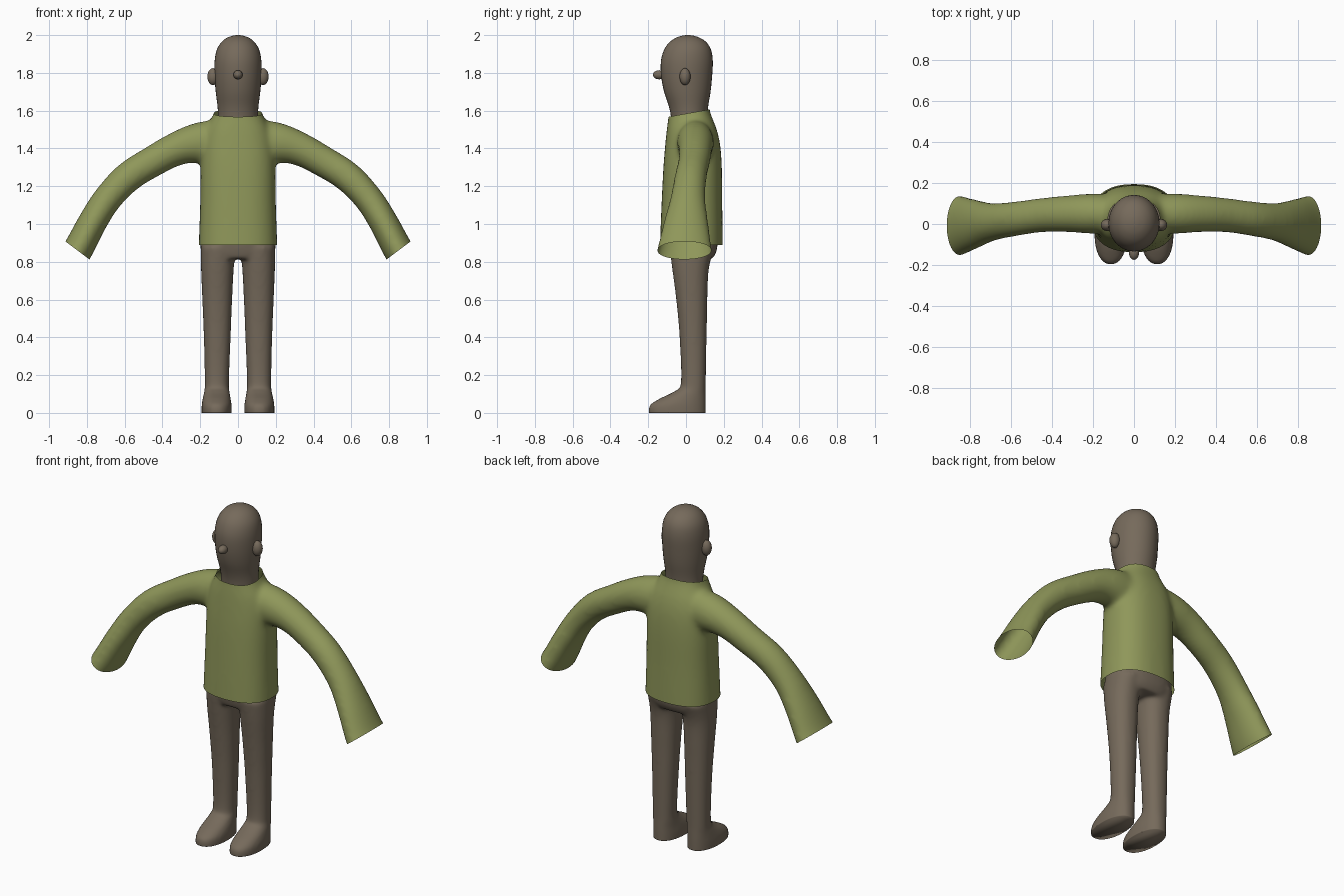
import bpy, bmesh, math
from mathutils import Vector

if "Cube" in bpy.data.objects:
    bpy.data.objects.remove(bpy.data.objects["Cube"])


def material(name, color):
    m = bpy.data.materials.new(name)
    m.diffuse_color = (*color, 1)
    m.use_nodes = True
    m.node_tree.nodes["Principled BSDF"].inputs["Base Color"].default_value = m.diffuse_color
    return m


SKIN = material("brown skin", (0.18, 0.144, 0.105))
WOOL = material("olive wool", (0.275, 0.31, 0.102))


def spline(rows, steps=5):
    """Catmull-Rom through rows of numbers."""
    p = [rows[0], *rows, rows[-1]]
    out = []
    for a, b, c, d in zip(p, p[1:], p[2:], p[3:]):
        for i in range(steps):
            t = i / steps
            out.append([0.5 * (2 * q + (r - o) * t + (2*o - 5*q + 4*r - s) * t*t
                               + (3*q - o - 3*r + s) * t**3)
                        for o, q, r, s in zip(a, b, c, d)])
    return out + [list(rows[-1])]


def loft(bm, rings, power=2.0, n=36):
    """Closed tube through rings given as (centre, half axis u, half axis v)."""
    loops = []
    for c, u, v in rings:
        loop = []
        for i in range(n):
            a = 2 * math.pi * i / n
            ca, sa = math.cos(a), math.sin(a)
            loop.append(bm.verts.new(c + u * math.copysign(abs(ca) ** (2 / power), ca)
                                     + v * math.copysign(abs(sa) ** (2 / power), sa)))
        loops.append(loop)
    for a, b in zip(loops, loops[1:]):
        for i in range(n):
            j = (i + 1) % n
            bm.faces.new((a[i], a[j], b[j], b[i]))
    bm.faces.new(loops[0])
    bm.faces.new(loops[-1])
    bmesh.ops.recalc_face_normals(bm, faces=bm.faces)


def upright(rows, side=1, steps=5):
    """Rows of (z, centre x, half width, front y, back y) to horizontal rings."""
    return [(Vector((side * x, (f + b) / 2, z)), Vector((w, 0, 0)),
             Vector((0, (b - f) / 2, 0))) for z, x, w, f, b in spline(rows, steps)]


def finish(name, bm, mat):
    me = bpy.data.meshes.new(name)
    bm.to_mesh(me)
    bm.free()
    ob = bpy.data.objects.new(name, me)
    bpy.context.collection.objects.link(ob)
    me.materials.append(mat)
    me.shade_smooth()
    return ob


def blend(ob, voxel, rounds):
    """Fuse overlapping tubes into one softly blended skin; returns a bmesh."""
    r = ob.modifiers.new("fuse", 'REMESH')
    r.mode, r.voxel_size = 'VOXEL', voxel
    s = ob.modifiers.new("soften", 'SMOOTH')
    s.factor, s.iterations = 0.5, rounds
    dg = bpy.context.evaluated_depsgraph_get()
    bm = bmesh.new()
    bm.from_mesh(ob.evaluated_get(dg).to_mesh())
    bpy.data.objects.remove(ob)
    for f in bm.faces:
        f.smooth = True
        f.material_index = 0
    return bm


def slice_off(bm, co, no, keep=lambda v: True):
    """Cut away what lies beyond a plane, only where keep(vertex) holds."""
    vs = [v for v in bm.verts if keep(v)]
    fs = [f for f in bm.faces if all(keep(v) for v in f.verts)]
    es = [e for e in bm.edges if all(keep(v) for v in e.verts)]
    return bmesh.ops.bisect_plane(bm, geom=vs + es + fs, plane_co=co, plane_no=no,
                                  clear_outer=True)


# Sweater: torso and two flared sleeves, open at hem, cuffs and collar
torso = [(0.80, 0, 0.209, -0.14, 0.195), (0.89, 0, 0.208, -0.138, 0.195),
         (1.10, 0, 0.201, -0.13, 0.192), (1.30, 0, 0.198, -0.12, 0.19),
         (1.42, 0, 0.19, -0.11, 0.181), (1.50, 0, 0.17, -0.102, 0.163),
         (1.56, 0, 0.14, -0.094, 0.14), (1.61, 0, 0.122, -0.09, 0.124),
         (1.70, 0, 0.12, -0.09, 0.124)]
# sleeve rows: x, z, half height, centre y, half depth
sleeve = [(0.05, 1.43, 0.13, 0.05, 0.09), (0.20, 1.43, 0.11, 0.05, 0.098),
          (0.32, 1.40, 0.09, 0.05, 0.09), (0.45, 1.332, 0.083, 0.043, 0.084),
          (0.58, 1.25, 0.081, 0.025, 0.085), (0.69, 1.135, 0.077, 0.01, 0.093),
          (0.77, 1.01, 0.077, 0.0, 0.118), (0.85, 0.86, 0.08, -0.008, 0.147),
          (0.91, 0.78, 0.083, -0.01, 0.168)]
bm = bmesh.new()
loft(bm, upright(torso), 2.4)
path = spline(sleeve)
for side in (1, -1):
    rings = []
    for i, (x, z, h, y, d) in enumerate(path):
        a, b = path[max(i - 1, 0)], path[min(i + 1, len(path) - 1)]
        t = Vector((b[0] - a[0], 0, b[1] - a[1])).normalized()
        rings.append((Vector((side * x, y, z)), Vector((-side * t.z, 0, t.x)) * h,
                      Vector((0, d, 0))))
    loft(bm, rings)
bm = blend(finish("sweater_base", bm, WOOL), 0.012, 20)
slice_off(bm, (0, 0, 0.89), (0, 0, -1), lambda v: abs(v.co.x) < 0.35)
slice_off(bm, (0, -0.09, 1.568), (0, -0.18, 1))
for side in (1, -1):
    slice_off(bm, (side * 0.85, 0, 0.86), (side * 0.6, 0, -0.8))
finish("sweater", bm, WOOL)

# Lower body: hips, legs and feet in one skin, flat soles
hips = [(0.815, 0, 0.18, -0.075, 0.14), (0.87, 0, 0.198, -0.09, 0.165),
        (1.0, 0, 0.195, -0.1, 0.172)]
leg = [(-0.05, 0.113, 0.077, -0.19, 0.105), (0.03, 0.113, 0.08, -0.197, 0.106),
       (0.07, 0.113, 0.075, -0.15, 0.106), (0.115, 0.112, 0.067, -0.06, 0.105),
       (0.16, 0.112, 0.064, -0.027, 0.105), (0.40, 0.11, 0.071, -0.034, 0.109),
       (0.60, 0.11, 0.079, -0.052, 0.113), (0.77, 0.109, 0.087, -0.074, 0.122),
       (0.88, 0.104, 0.094, -0.088, 0.155)]
bm = bmesh.new()
loft(bm, upright(hips), 2.3)
for side in (1, -1):
    loft(bm, upright(leg, side), 2.2)
bm = blend(finish("legs_base", bm, SKIN), 0.01, 10)
cut = slice_off(bm, (0, 0, 0), (0, 0, -1))["geom_cut"]
soles = bmesh.ops.holes_fill(bm, edges=[e for e in cut if isinstance(e, bmesh.types.BMEdge)])
for f in soles["faces"]:
    f.smooth = False
finish("legs_and_feet", bm, SKIN)

# Head and neck
head = [(1.40, 0, 0.10, -0.07, 0.11), (1.55, 0, 0.105, -0.078, 0.112),
        (1.62, 0, 0.108, -0.09, 0.117), (1.70, 0, 0.118, -0.116, 0.13),
        (1.78, 0, 0.124, -0.131, 0.138), (1.86, 0, 0.124, -0.133, 0.142),
        (1.92, 0, 0.113, -0.117, 0.133), (1.96, 0, 0.09, -0.09, 0.11),
        (1.985, 0, 0.06, -0.055, 0.075), (1.997, 0, 0.027, -0.02, 0.04),
        (2.0, 0, 0.004, 0.006, 0.014)]
bm = bmesh.new()
loft(bm, upright(head, 1, 4))
finish("head", bm, SKIN)


def blob(name, loc, size):
    bm = bmesh.new()
    bmesh.ops.create_uvsphere(bm, u_segments=24, v_segments=16, radius=1)
    for v in bm.verts:
        v.co = Vector(loc) + Vector(a * b for a, b in zip(v.co, size))
    finish(name, bm, SKIN)


# Nose and ears
blob("nose", (0, -0.142, 1.79), (0.024, 0.033, 0.024))
for side, name in ((1, "left_ear"), (-1, "right_ear")):
    blob(name, (side * 0.132, -0.005, 1.78), (0.03, 0.029, 0.045))
